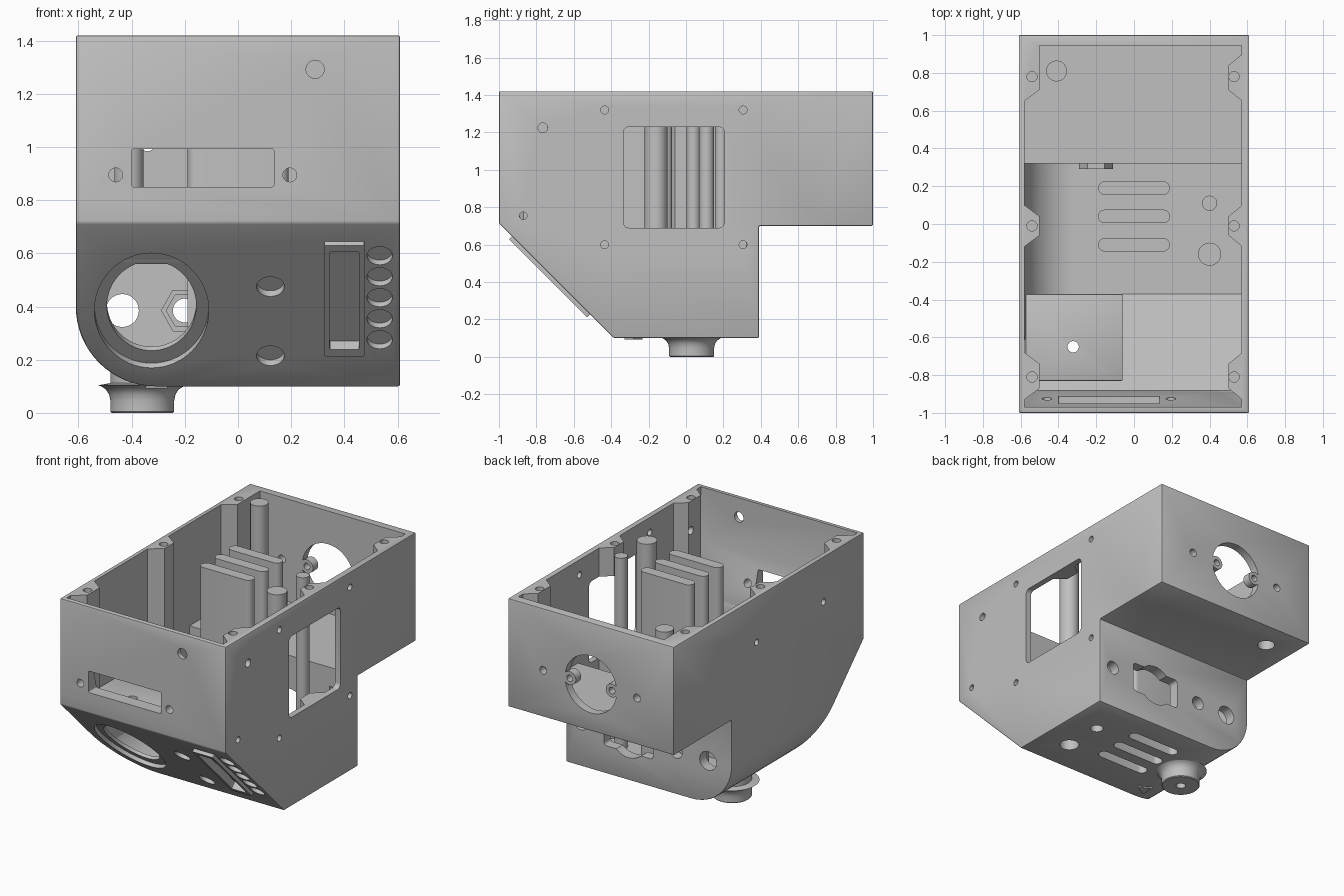
import bpy, bmesh, math
from mathutils import Matrix, Vector

cube = bpy.data.objects.get("Cube")
if cube:
    bpy.data.objects.remove(cube, do_unlink=True)

grey = bpy.data.materials.new("plain_grey")
grey.use_nodes = True
colour = (0.53, 0.53, 0.53, 1)
grey.diffuse_color = colour
for node in grey.node_tree.nodes:
    if node.type == 'BSDF_PRINCIPLED':
        node.inputs["Base Color"].default_value = colour

# Drawing planes: top (x, y), front (x, z), side (y, z) and the sloped lower panel
TOP = Matrix.Identity(4)
FRONT = Matrix.Rotation(math.radians(90), 4, 'X')
SIDE = Matrix(((0, 0, 1, 0), (1, 0, 0, 0), (0, 1, 0, 0), (0, 0, 0, 1)))
SLOPE_SUM = -0.285


def slope(x, z):
    spot = Matrix.Translation((x, SLOPE_SUM - z, z))
    return spot @ Matrix.Rotation(math.radians(135), 4, 'X')


def ring(cx, cy, rx, ry=None, n=40):
    ry = ry or rx
    return [(cx + rx * math.cos(math.tau * i / n), cy + ry * math.sin(math.tau * i / n))
            for i in range(n)]


def round_rect(x0, x1, y0, y1, r, n=6):
    pts = []
    corners = ((x1 - r, y1 - r), (x0 + r, y1 - r), (x0 + r, y0 + r), (x1 - r, y0 + r))
    for q, (cx, cy) in enumerate(corners):
        for i in range(n + 1):
            a = (q + i / n) * math.pi / 2
            pts.append((cx + r * math.cos(a), cy + r * math.sin(a)))
    return pts


def prism(name, pts, lo, hi, plane=TOP, base=True):
    bm = bmesh.new()
    bottom = [bm.verts.new(plane @ Vector((*p, lo))) for p in pts]
    top = [bm.verts.new(plane @ Vector((*p, hi))) for p in pts]
    for i in range(len(pts)):
        j = (i + 1) % len(pts)
        bm.faces.new((bottom[i], bottom[j], top[j], top[i]))
    bm.faces.new(top)
    if base:
        bm.faces.new(bottom[::-1])
        bmesh.ops.recalc_face_normals(bm, faces=bm.faces[:])
    return finish(name, bm)


def finish(name, bm):
    mesh = bpy.data.meshes.new(name)
    bm.to_mesh(mesh)
    bm.free()
    mesh.materials.append(grey)
    obj = bpy.data.objects.new(name, mesh)
    bpy.context.collection.objects.link(obj)
    return obj


def apply(obj, mod):
    bpy.context.view_layer.objects.active = obj
    bpy.ops.object.modifier_apply(modifier=mod.name)


def combine(obj, tool, operation='DIFFERENCE'):
    mod = obj.modifiers.new("combine", 'BOOLEAN')
    mod.operation, mod.object, mod.solver = operation, tool, 'EXACT'
    apply(obj, mod)
    bpy.data.objects.remove(tool, do_unlink=True)


def soften(obj, width):
    mod = obj.modifiers.new("soften", 'BEVEL')
    mod.width, mod.segments, mod.limit_method = width, 2, 'ANGLE'
    mod.angle_limit = math.radians(40)
    apply(obj, mod)


def cut(obj, pts, lo, hi, plane=TOP):
    combine(obj, prism("cutter", pts, lo, hi, plane))


def section(x0, x1, z0, r):
    """Cross-section with one large rounded lower corner."""
    arc = [(x0 + r - r * math.cos(a), z0 + r - r * math.sin(a))
           for a in (math.pi / 2 * i / 16 for i in range(17))]
    return arc + [(x1, z0), (x1, 2), (x0, 2)]


# Outer housing
housing = prism("housing", [(-1, 1.42), (-1, .715), (-.385, .1), (.39, .1),
                            (.39, .7), (1, .7), (1, 1.42)], -.61, .61, SIDE)
combine(housing, prism("section", section(-.61, .61, .1, .3), -2, 2, FRONT), 'INTERSECT')
soften(housing, .008)

# Cavity, with the screw columns left standing
cavity = prism("cavity", [(-.97, 1.6), (-.97, 1.07), (-.88, .72), (-.88, .66), (-.37, .15),
                          (.32, .15), (.32, .74), (.945, .74), (.945, 1.6)], -.7, .7, SIDE)
combine(cavity, prism("section", section(-.58, .57, .15, .27), -2, 2, FRONT), 'INTERSECT')
for side, wall in ((-1, .62), (1, .61)):
    for y, front, back in ((-.8, .07, .06), (-.01, .05, .05), (.78, .07, .06)):
        if side < 0 and y > .5:
            back = .3
        column = [(side * wall, y - front - .09), (side * .5, y - front),
                  (side * .5, y + back), (side * wall, y + back + .09)]
        cut(cavity, column, 0, 2)
combine(housing, cavity)
for x in (-.54, .53):
    for y in (-.81, -.01, .78):
        cut(housing, ring(x, y, .027, n=20), 1.3, 1.5)

# Display slot and holes in the front
cut(housing, round_rect(-.4, .135, .85, .993, .008), .8, 1.1, FRONT)
for x, z, r in ((-.46, .895, .026), (.195, .895, .026), (.29, 1.292, .034)):
    cut(housing, ring(x, z, r, n=24), .8, 1.1, FRONT)

# Window and holes in the sides
cut(housing, round_rect(-.335, .205, .69, 1.23, .03), .45, .7, SIDE)
for y, z, r in ((-.435, 1.32, .021), (.305, 1.32, .021), (-.435, .6, .021),
                (.305, .6, .021), (-.765, 1.225, .026), (-.87, .755, .02)):
    cut(housing, ring(y, z, r, n=20), .45, .7, SIDE)
for y in (-.574, .128):
    cut(housing, ring(y, 1.12, .021, n=20), -.7, -.45, SIDE)

# Upper back: round opening with two screw lugs
opening = prism("opening", ring(0, 1.01, .19), -1.1, -.9, FRONT)
for x in (-.155, .155):
    cut(opening, ring(x, 1.01, .045, n=24), -1.2, -.8, FRONT)
combine(housing, opening)
for x, r in ((-.155, .022), (.155, .022), (-.34, .026), (.35, .026)):
    cut(housing, ring(x, 1.01, r, n=20), -1.1, -.85, FRONT)

# Lower back: socket opening and holes
cut(housing, round_rect(-.03, .33, .285, .485, .02), -.5, -.25, FRONT)
cut(housing, ring(.15, .385, .135), -.5, -.25, FRONT)
for x, r in ((-.435, .062), (-.2, .045), (.5, .045)):
    cut(housing, ring(x, .385, r, n=28), -.5, -.25, FRONT)

# Sloped panel: stepped round opening, button recesses, slider frame
cut(housing, ring(0, 0, .215, .305, 64), -.025, .2, slope(-.325, .385))
cut(housing, ring(0, 0, .168, .238, 64), -.12, .2, slope(-.325, .385))
for z in (.475, .215):
    cut(housing, ring(0, 0, .052), -.03, .1, slope(.122, z))
for i in range(5):
    cut(housing, ring(0, 0, .048), -.025, .1, slope(.533, .275 + .079 * i))
frame = prism("slider_frame", round_rect(-.075, .075, -.295, .295, .005), -.01, .022,
              slope(.4, .437))
combine(housing, frame, 'UNION')
cut(housing, round_rect(-.055, .055, -.26, .26, .006), -.025, .1, slope(.4, .437))

# Foot: turned profile with a flared top
foot_bm = bmesh.new()
profile = [(0, .05), (.03, .05), (.03, 0), (.115, 0), (.12, .005), (.12, .045),
           (.125, .07), (.137, .088), (.155, .1), (.165, .104), (.05, .125)]
verts = [foot_bm.verts.new((r, 0, z)) for r, z in profile]
edges = [foot_bm.edges.new(pair) for pair in zip(verts, verts[1:])]
bmesh.ops.spin(foot_bm, geom=verts + edges, cent=(0, 0, 0), axis=(0, 0, 1),
               angle=math.tau, steps=48)
bmesh.ops.remove_doubles(foot_bm, verts=foot_bm.verts[:], dist=.0005)
bmesh.ops.recalc_face_normals(foot_bm, faces=foot_bm.faces[:])
bmesh.ops.translate(foot_bm, verts=foot_bm.verts[:], vec=(-.36, .03, 0))
foot = finish("foot", foot_bm)
foot_core = prism("foot_core", ring(-.36, .03, .12, n=48), .045, .2)
combine(foot_core, prism("section", section(-.605, .6, .11, .3), -2, 2, FRONT))

# Hollow vent fins and posts, open underneath
posts = []
for y in (.19, .04, -.11):
    posts.append(("vent_fin", round_rect(-.19, .19, y - .036, y + .036, .0355), .15))
for name, x, y, r, floor in (("thin_post", .4, .11, .04, .15), ("thick_post", .4, -.16, .061, .15),
                             ("rear_post", -.41, .81, .055, .74)):
    posts.append((name, ring(x, y, r), floor))
parts = [housing, foot, foot_core]
for name, outline, floor in posts:
    cut(housing, outline, floor - .1, floor + .02)
    parts.append(prism(name, outline, floor, 1.42, base=False))

# Hood behind the round opening
hood = prism("hood", [(-.83, .7), (-.83, .58), (-.385, .135), (-.37, .135), (-.37, .7)],
             -.575, -.06, SIDE)
soften(hood, .025)
combine(hood, prism("section", section(-.59, .6, .12, .28), -2, 2, FRONT), 'INTERSECT')
cut(hood, [(-.81, .67), (-.81, .5), (-.6, 0), (-.3, 0), (-.3, .67)], -.555, -.19, SIDE)
cut(hood, [(-.81, .67), (-.81, .5), (-.6, 0), (-.4, 0), (-.4, .67)], -.3, -.1, SIDE)
cut(hood, ring(-.322, -.65, .03, n=24), .5, .9)
parts.append(hood)

# Six-sided collar round the inner back hole
collar = prism("collar", ring(-.2, .385, .09, n=6), -.325, -.29, FRONT)
cut(collar, ring(-.2, .385, .07, n=6), -.5, -.2, FRONT)
parts.append(collar)

# Raised arrow under the floor
parts.append(prism("arrow_mark", ring(-.32, -.28, .055, n=3), .092, .102))

for part in parts:
    bpy.ops.object.select_all(action='DESELECT')
    part.select_set(True)
    bpy.context.view_layer.objects.active = part
    bpy.ops.object.shade_smooth_by_angle(angle=math.radians(30))
